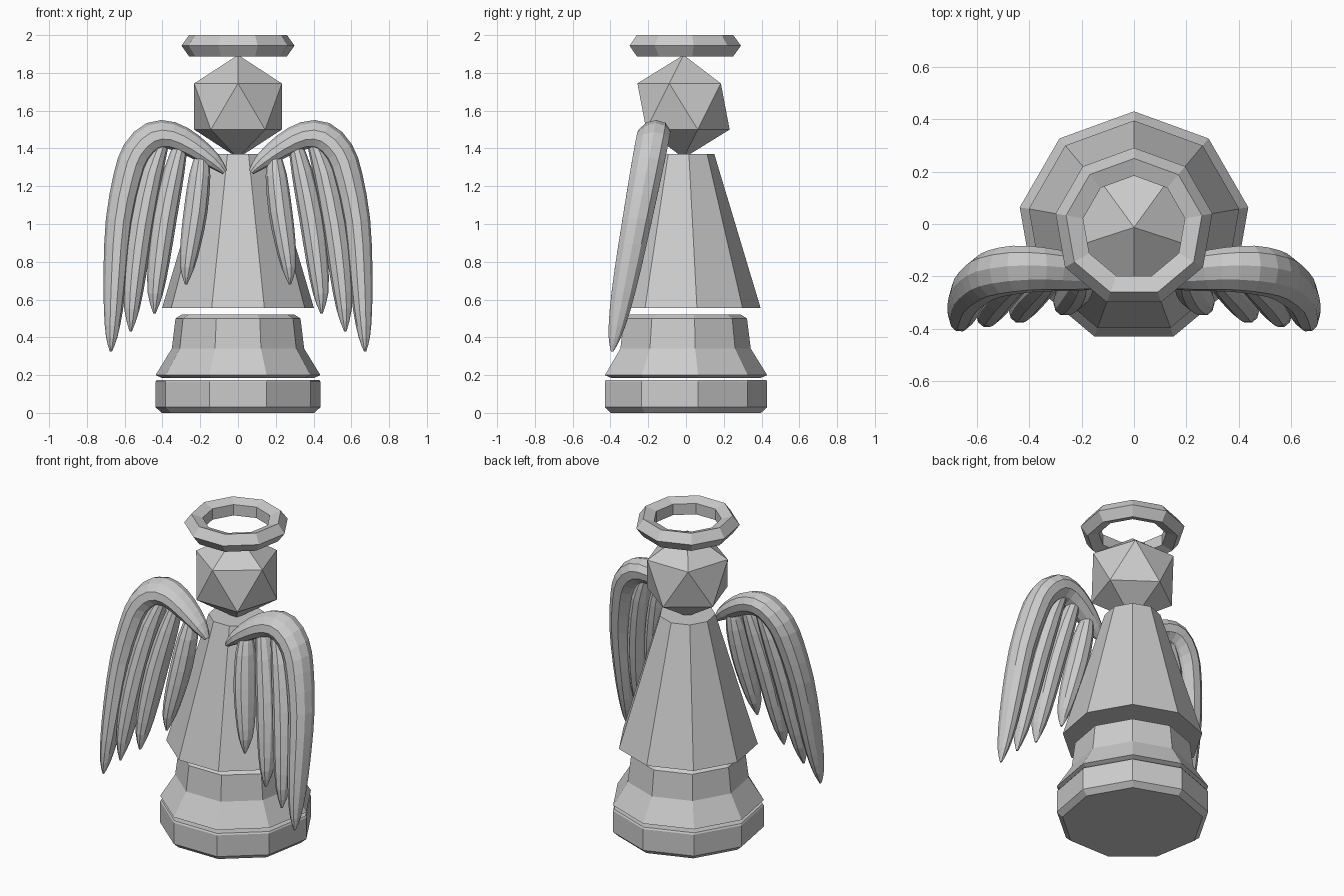
import bpy, bmesh, math
from mathutils import Vector

if "Cube" in bpy.data.objects:
    bpy.data.objects.remove(bpy.data.objects["Cube"])

CY = -0.013  # shared axis of the nine-sided parts
SIDES = 9


def finish(name, bm):
    bmesh.ops.recalc_face_normals(bm, faces=bm.faces[:])
    me = bpy.data.meshes.new(name)
    bm.to_mesh(me)
    bm.free()
    ob = bpy.data.objects.new(name, me)
    bpy.context.collection.objects.link(ob)
    return ob


def bridge(bm, a, b):
    n = len(a)
    for i in range(n):
        bm.faces.new((a[i], a[(i + 1) % n], b[(i + 1) % n], b[i]))


def lathe(name, profile, closed=False):
    """Turn a (radius, z) profile around the axis; cap the ends or close the loop."""
    bm = bmesh.new()
    rings = []
    for r, z in profile:
        rings.append([bm.verts.new((r * math.cos(a), CY + r * math.sin(a), z))
                      for a in (math.pi / 2 + 2 * math.pi * k / SIDES for k in range(SIDES))])
    for a, b in zip(rings, rings[1:]):
        bridge(bm, a, b)
    if closed:
        bridge(bm, rings[-1], rings[0])
    else:
        bm.faces.new(rings[0])
        bm.faces.new(rings[-1])
    return finish(name, bm)


def smooth_path(pts, steps=2):
    """Catmull-Rom samples through (x, z, radius) points."""
    p = [Vector(q) for q in pts]
    p = [2 * p[0] - p[1]] + p + [2 * p[-1] - p[-2]]
    out = []
    for i in range(1, len(p) - 2):
        a, b, c, d = p[i - 1:i + 3]
        for s in range(steps):
            t = s / steps
            out.append(0.5 * (2 * b + (c - a) * t + (2 * a - 5 * b + 4 * c - d) * t * t
                              + (3 * b - a - 3 * c + d) * t ** 3))
    return out + [p[-2]]


def feather(name, pts, n=10):
    """Tapered tube in the back-leaning wing plane, mirrored to the other side."""
    path = smooth_path(pts)
    bm = bmesh.new()
    rings = []
    for i, (x, z, r) in enumerate(path):
        t = path[min(i + 1, len(path) - 1)] - path[max(i - 1, 0)]
        nx, nz = Vector((-t.y, t.x)).normalized()
        r = max(r, 0.006)
        ring = []
        for k in range(n):
            a = 2 * math.pi * k / n
            u, d = r * math.cos(a), 1.15 * r * math.sin(a)
            px, pz = x + nx * u, z + nz * u
            ring.append(bm.verts.new((px, -0.177 - (1.45 - pz) * 0.19 + d, pz)))
        rings.append(ring)
    for a, b in zip(rings, rings[1:]):
        bridge(bm, a, b)
    bm.faces.new(rings[0])
    bm.faces.new(rings[-1])
    ob = finish(name, bm)
    ob.modifiers.new("mirror", 'MIRROR').use_mirror_merge = False


# Pedestal
lathe("base_disc", [(0.41, 0), (0.443, 0.03), (0.443, 0.165), (0.437, 0.175)])
lathe("pedestal", [(0.41, 0.186), (0.443, 0.2), (0.356, 0.34), (0.336, 0.5), (0.30, 0.522)])

# Robe
lathe("robe", [(0.408, 0.555), (0.163, 1.37)])

# Head
bm = bmesh.new()
bmesh.ops.create_icosphere(bm, subdivisions=1, radius=0.273)
head = finish("head", bm)
head.location = (0, CY, 1.622)
head.rotation_euler.z = -math.pi / 2

# Halo with five-sided section
lathe("halo", [(0.245 + 0.059 * math.cos(a), 1.944 + 0.059 * math.sin(a))
               for a in (2 * math.pi * k / 5 for k in range(5))], closed=True)

# Wings
feather("wing_leading_feather", [
    (0.07, 1.275, 0.015), (0.13, 1.335, 0.043), (0.24, 1.415, 0.063), (0.35, 1.468, 0.073),
    (0.45, 1.462, 0.08), (0.535, 1.38, 0.08), (0.582, 1.25, 0.078), (0.628, 1.02, 0.072),
    (0.648, 0.76, 0.064), (0.66, 0.54, 0.05), (0.669, 0.4, 0.03), (0.673, 0.325, 0.006)])
feather("wing_second_feather", [
    (0.40, 1.43, 0.035), (0.455, 1.27, 0.058), (0.51, 1.0, 0.065), (0.543, 0.75, 0.06),
    (0.562, 0.55, 0.041), (0.568, 0.43, 0.006)])
feather("wing_third_feather", [
    (0.30, 1.43, 0.035), (0.34, 1.27, 0.056), (0.388, 1.03, 0.064), (0.42, 0.8, 0.058),
    (0.438, 0.63, 0.04), (0.442, 0.525, 0.006)])
feather("wing_short_feather", [
    (0.19, 1.38, 0.03), (0.202, 1.26, 0.056), (0.224, 1.07, 0.063), (0.25, 0.9, 0.055),
    (0.269, 0.77, 0.038), (0.275, 0.68, 0.006)])
